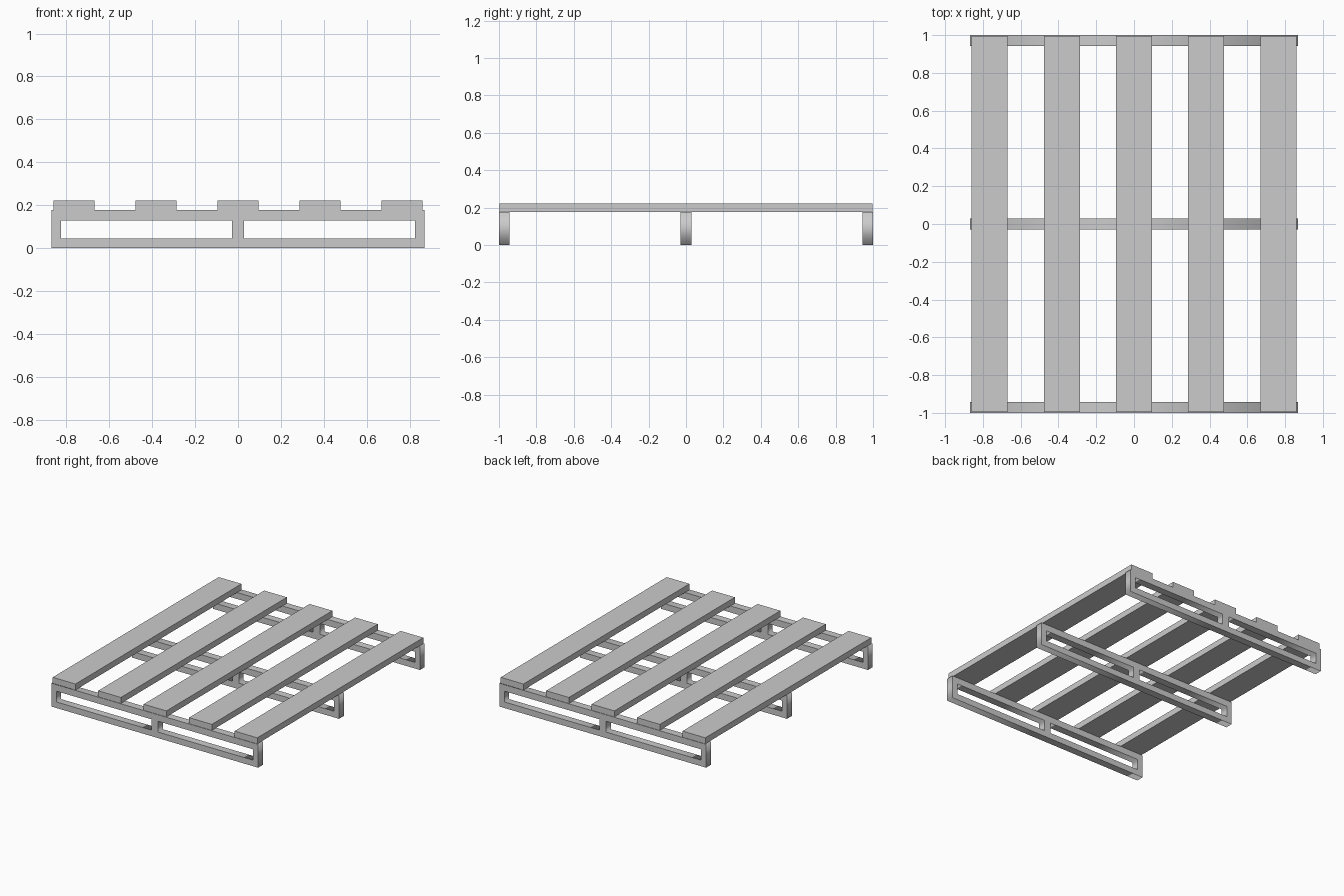
import bpy
from math import pi

if "Cube" in bpy.data.objects:
    bpy.data.objects.remove(bpy.data.objects["Cube"])

FRAME_W, FRAME_H, FRAME_T = 1.738, 0.177, 0.057
SLAT_W, SLAT_PITCH, SLAT_TOP, SLAT_LEN = 0.191, 0.382, 0.223, 1.992


def rect(curve, x0, x1, z0, z1):
    s = curve.splines.new('POLY')
    s.points.add(3)
    for p, (x, z) in zip(s.points, [(x0, z0), (x1, z0), (x1, z1), (x0, z1)]):
        p.co = (x, z, 0, 1)
    s.use_cyclic_u = True


def runner(name, y):
    # Upright board with two fork openings, extruded along y
    c = bpy.data.curves.new(name, 'CURVE')
    c.dimensions = '2D'
    c.fill_mode = 'BOTH'
    c.extrude = FRAME_T / 2
    rect(c, -FRAME_W / 2, FRAME_W / 2, 0, FRAME_H)
    rect(c, -0.825, -0.028, 0.046, 0.128)
    rect(c, 0.028, 0.825, 0.046, 0.128)
    ob = bpy.data.objects.new(name, c)
    ob.location.y = y
    ob.rotation_euler.x = pi / 2
    bpy.context.collection.objects.link(ob)


def slat(name, x):
    bpy.ops.mesh.primitive_cube_add(size=1, location=(x, 0, (FRAME_H + SLAT_TOP) / 2))
    ob = bpy.context.object
    ob.name = name
    ob.scale = (SLAT_W, SLAT_LEN, SLAT_TOP - FRAME_H)


# Three runners: front, middle, back
edge = 1 - FRAME_T / 2
for name, y in (("front_runner", -edge), ("middle_runner", 0), ("back_runner", edge)):
    runner(name, y)

# Five deck slats
for i in range(-2, 3):
    slat(f"deck_slat_{i + 3}", i * SLAT_PITCH)
